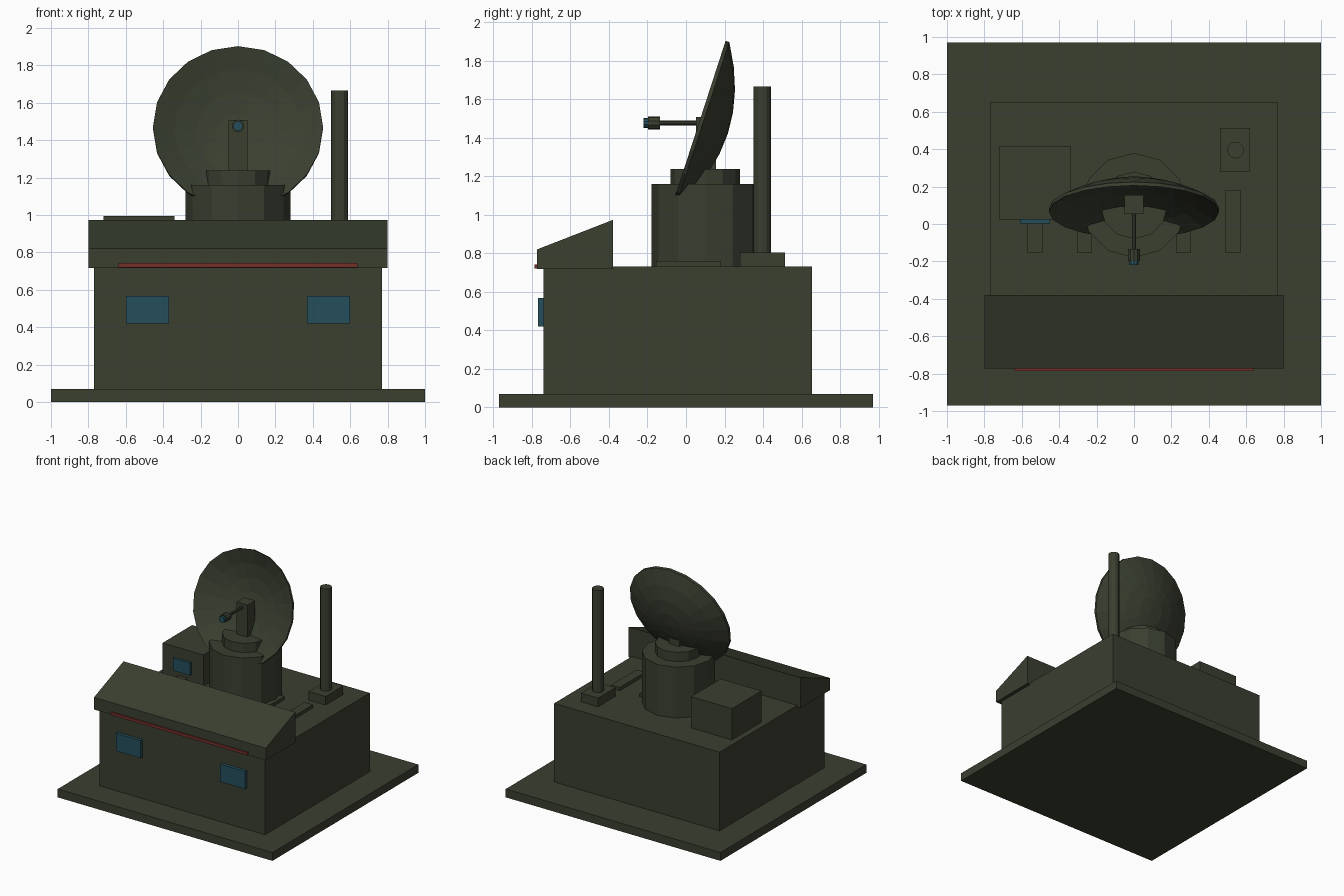
import bpy, bmesh, math
from mathutils import Matrix, Vector

if "Cube" in bpy.data.objects:
    bpy.data.objects.remove(bpy.data.objects["Cube"])


def material(name, rgb):
    m = bpy.data.materials.new(name)
    m.diffuse_color = (*rgb, 1)
    m.use_nodes = True
    m.node_tree.nodes["Principled BSDF"].inputs["Base Color"].default_value = m.diffuse_color
    return m


OLIVE = material("dark olive", (0.042, 0.050, 0.030))
BLUE = material("teal glass", (0.018, 0.078, 0.108))
RED = material("dull red", (0.175, 0.030, 0.023))


def finish(bm, name, mat):
    bmesh.ops.recalc_face_normals(bm, faces=bm.faces)
    me = bpy.data.meshes.new(name)
    bm.to_mesh(me)
    bm.free()
    me.materials.append(mat)
    ob = bpy.data.objects.new(name, me)
    bpy.context.collection.objects.link(ob)
    return ob


def box(name, x, y, z, mat=OLIVE):
    bm = bmesh.new()
    size = [b - a for a, b in (x, y, z)]
    mid = [(a + b) / 2 for a, b in (x, y, z)]
    bmesh.ops.create_cube(bm, size=1, matrix=Matrix.Translation(mid) @ Matrix.Diagonal((*size, 1)))
    return finish(bm, name, mat)


def cylinder(name, start, end, radius, sides, mat=OLIVE):
    a, b = Vector(start), Vector(end)
    turn = (b - a).to_track_quat('Z', 'Y').to_matrix().to_4x4()
    bm = bmesh.new()
    bmesh.ops.create_cone(bm, cap_ends=True, segments=sides, radius1=radius, radius2=radius,
                          depth=(b - a).length, matrix=Matrix.Translation((a + b) / 2) @ turn)
    return finish(bm, name, mat)


# Ground slab and main building
box("ground_slab", (-1, 1), (-0.97, 0.97), (0, 0.07))
box("main_building", (-0.77, 0.77), (-0.74, 0.653), (0.07, 0.732))

# Sloped front parapet, a side profile extruded along x
bm = bmesh.new()
profile = [(-0.773, 0.718), (-0.773, 0.82), (-0.38, 0.973), (-0.38, 0.718)]
face = bm.faces.new([bm.verts.new((-0.8, y, z)) for y, z in profile])
ext = bmesh.ops.extrude_face_region(bm, geom=[face])
bmesh.ops.translate(bm, vec=(1.6, 0, 0),
                    verts=[v for v in ext["geom"] if isinstance(v, bmesh.types.BMVert)])
finish(bm, "front_parapet", OLIVE)
box("red_light_strip", (-0.64, 0.64), (-0.785, -0.76), (0.72, 0.743), RED)

# Front windows
for side, sx in (("left", -1), ("right", 1)):
    box("front_window_" + side, sorted((sx * 0.37, sx * 0.6)), (-0.767, -0.73), (0.42, 0.568), BLUE)

# Roof vents
for i, x in enumerate((-0.53, -0.265, 0.265, 0.53)):
    box(f"roof_vent_{i + 1}", (x - 0.04, x + 0.04), (-0.155, 0.182), (0.72, 0.76))

# Equipment cabin with its screen
box("equipment_cabin", (-0.72, -0.34), (0.024, 0.417), (0.72, 0.995))
box("cabin_screen", (-0.61, -0.45), (0.004, 0.03), (0.80, 0.905), BLUE)

# Mast on a foot
box("mast_foot", (0.46, 0.62), (0.28, 0.513), (0.72, 0.805))
cylinder("mast", (0.543, 0.395, 0.80), (0.543, 0.395, 1.665), 0.045, 12)

# Pedestal, turntable and neck
cylinder("dish_pedestal", (0, 0.1, 0.72), (0, 0.1, 1.16), 0.28, 12)
cylinder("dish_turntable", (0, 0.1, 1.15), (0, 0.1, 1.238), 0.18, 12)
box("dish_neck", (-0.05, 0.05), (0.053, 0.155), (1.23, 1.508))

# Dish: closed shell spun around its tilted axis (local -z is the back)
R, N = 0.455, 20
outer = [(R * k, -0.02 - 0.14 * (1 - k * k)) for k in (0.25, 0.5, 0.75, 1)]
inner = [(R * k, -0.13 * (1 - k * k)) for k in (1, 0.75, 0.5, 0.25)]
bm = bmesh.new()
rings = []
for r, z in outer + inner:
    rings.append([bm.verts.new((r * math.cos(t), r * math.sin(t), z))
                  for t in (2 * math.pi * i / N for i in range(N))])
for a, b in zip(rings, rings[1:]):
    for i in range(N):
        j = (i + 1) % N
        bm.faces.new((a[i], a[j], b[j], b[i]))
for ring, z in ((rings[0], -0.16), (rings[-1], -0.13)):
    tip = bm.verts.new((0, 0, z))
    for i in range(N):
        bm.faces.new((ring[i], ring[(i + 1) % N], tip))
# Local z turns to face -y, tipped 18 degrees upward
bm.transform(Matrix.Translation((0, 0.065, 1.47)) @ Matrix.Rotation(math.radians(72), 4, 'X'))
finish(bm, "dish", OLIVE)

# Feed arm, receiver and its lens
cylinder("feed_arm", (0, 0.08, 1.476), (0, -0.15, 1.476), 0.012, 8)
cylinder("feed_receiver", (0, -0.135, 1.476), (0, -0.197, 1.476), 0.034, 10)
cylinder("receiver_lens", (0, -0.19, 1.476), (0, -0.22, 1.476), 0.026, 10, BLUE)
